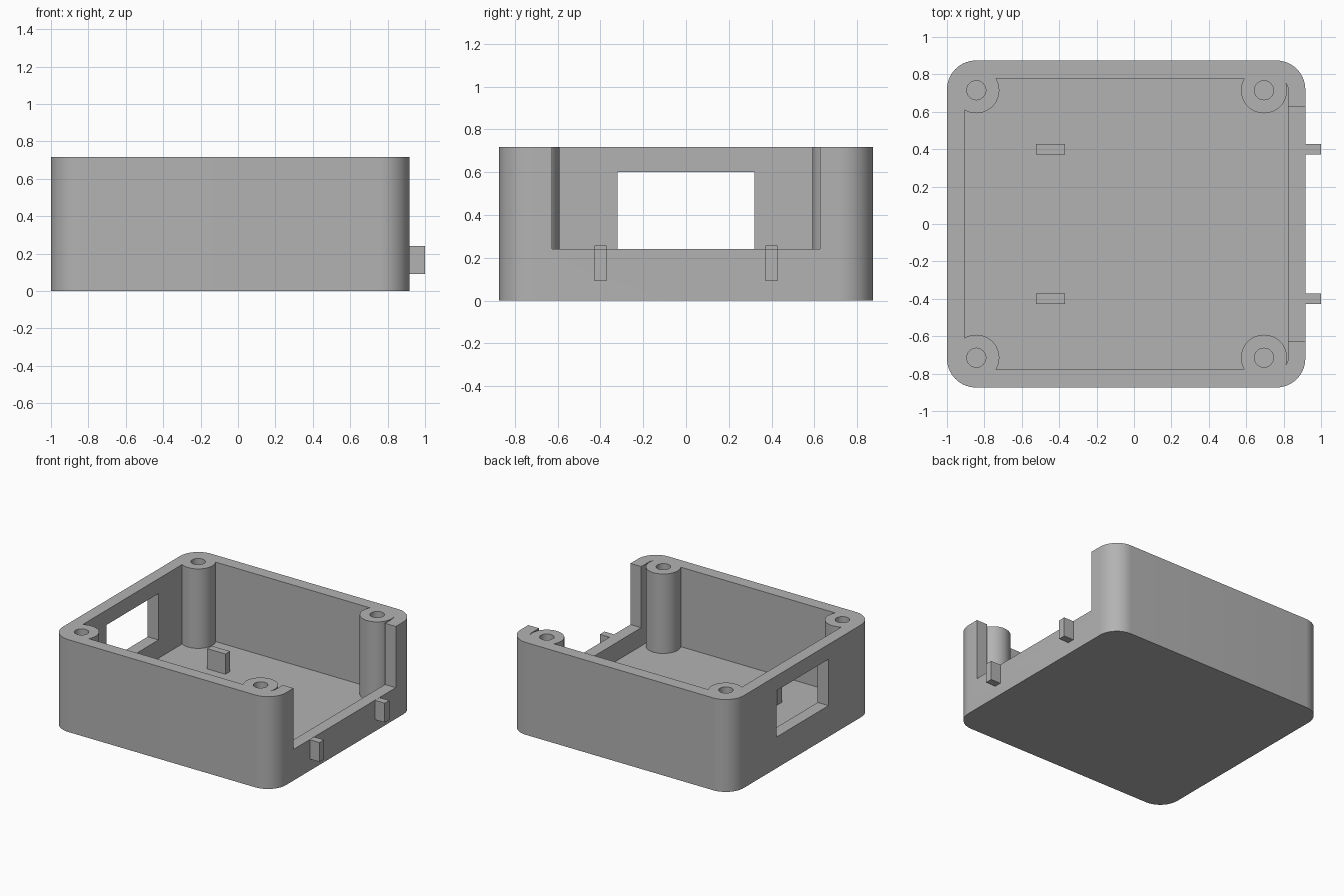
import bpy, bmesh, math

if "Cube" in bpy.data.objects:
    bpy.data.objects.remove(bpy.data.objects["Cube"])

grey = bpy.data.materials.new("light grey plastic")
grey.use_nodes = True
COLOUR = (0.45, 0.45, 0.45, 1)
grey.diffuse_color = COLOUR
grey.node_tree.nodes["Principled BSDF"].inputs["Base Color"].default_value = COLOUR


def prism(name, outline, z0, z1):
    """Extrude a closed outline from z0 to z1."""
    bm = bmesh.new()
    face = bm.faces.new([bm.verts.new((x, y, z0)) for x, y in outline])
    top = bmesh.ops.extrude_face_region(bm, geom=[face])["geom"]
    for v in top:
        if isinstance(v, bmesh.types.BMVert):
            v.co.z = z1
    bmesh.ops.recalc_face_normals(bm, faces=bm.faces)
    mesh = bpy.data.meshes.new(name)
    bm.to_mesh(mesh)
    bm.free()
    mesh.materials.append(grey)
    obj = bpy.data.objects.new(name, mesh)
    bpy.context.collection.objects.link(obj)
    return obj


def rounded(x0, x1, half_y, r, steps=14):
    """Rectangle with rounded corners, centred on y = 0."""
    corners = [(x1 - r, half_y - r), (x0 + r, half_y - r),
               (x0 + r, r - half_y), (x1 - r, r - half_y)]
    return [(cx + r * math.cos(a), cy + r * math.sin(a))
            for q, (cx, cy) in enumerate(corners)
            for a in [(q + i / steps) * math.pi / 2 for i in range(steps + 1)]]


def circle(cx, cy, r, n=48):
    return [(cx + r * math.cos(math.tau * i / n), cy + r * math.sin(math.tau * i / n))
            for i in range(n)]


def block(name, x0, x1, y0, y1, z0, z1):
    return prism(name, [(x0, y0), (x1, y0), (x1, y1), (x0, y1)], z0, z1)


def cut(target, cutter):
    """Subtract the cutter and discard it."""
    cutter.hide_render = True
    mod = target.modifiers.new("cut", "BOOLEAN")
    mod.operation = "DIFFERENCE"
    mod.solver = "EXACT"
    mod.object = cutter
    bpy.context.view_layer.objects.active = target
    bpy.ops.object.modifier_apply(modifier=mod.name)
    bpy.data.objects.remove(cutter)


FLOOR, TOP, LEDGE = 0.1, 0.717, 0.242
posts = [(x, y) for x in (-0.843, 0.695) for y in (-0.715, 0.715)]

# Case body, with a hollow that leaves the screw posts standing
case = prism("case_body", rounded(-1, 0.916, 0.874, 0.155), 0, TOP)
hollow = prism("hollow", rounded(-0.907, 0.824, 0.778, 0.06), FLOOR, 1)
for x, y in posts:
    cut(hollow, prism("post_gap", circle(x, y, 0.123), 0, 2))
cut(case, hollow)

# Screw holes
for x, y in posts:
    cut(case, prism("screw_hole", circle(x, y, 0.051, 32), FLOOR, 1))

# Open slot in one end wall, window in the other
cut(case, block("slot", 0.8, 1.2, -0.627, 0.627, LEDGE, 1))
cut(case, block("window", -1.2, -0.85, -0.32, 0.32, LEDGE, 0.602))

# Locating tabs: a pair on the floor and a pair outside under the slot
for side, y in (("right", -0.4), ("left", 0.4)):
    block("floor_tab_" + side, -0.525, -0.368, y - 0.028, y + 0.028, FLOOR - 0.02, 0.257)
    block("outer_tab_" + side, 0.89, 1, y - 0.028, y + 0.028, 0.091, LEDGE - 0.001)

# Smooth the rounded walls, keep edges crisp
bpy.ops.object.select_all(action="DESELECT")
case.select_set(True)
bpy.context.view_layer.objects.active = case
bpy.ops.object.shade_smooth_by_angle(angle=math.radians(30))
